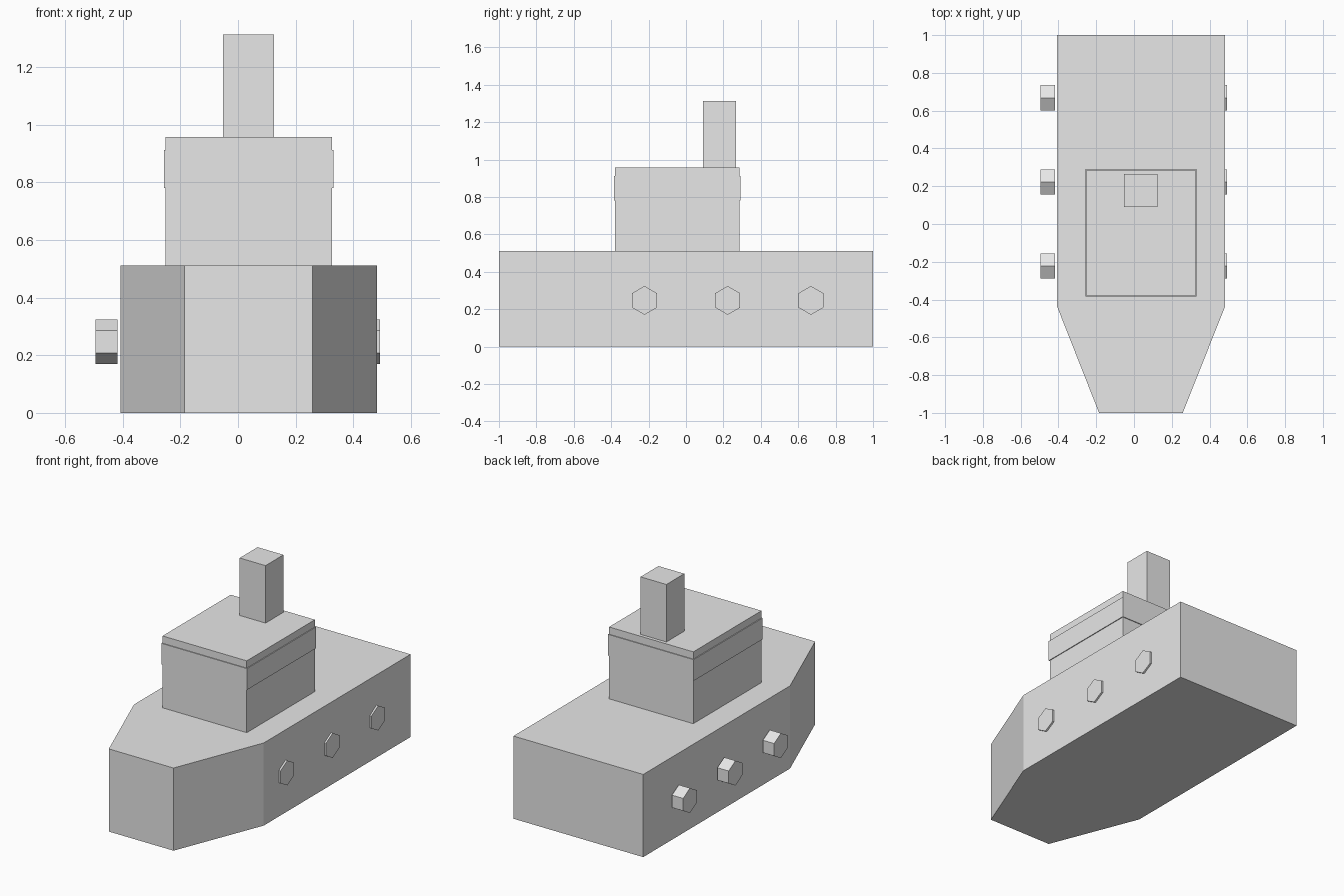
import bpy, bmesh, math

if "Cube" in bpy.data.objects:
    bpy.data.objects.remove(bpy.data.objects["Cube"])

grey = bpy.data.materials.new("light grey")
grey.diffuse_color = (0.8, 0.8, 0.8, 1)
grey.use_nodes = True
grey.node_tree.nodes["Principled BSDF"].inputs["Base Color"].default_value = grey.diffuse_color


def finish(name, bm):
    bmesh.ops.recalc_face_normals(bm, faces=bm.faces)
    mesh = bpy.data.meshes.new(name)
    bm.to_mesh(mesh)
    bm.free()
    mesh.materials.append(grey)
    obj = bpy.data.objects.new(name, mesh)
    bpy.context.collection.objects.link(obj)
    return obj


def prism(name, outline, depth):
    """Extrude a closed 3D outline along the depth vector."""
    bm = bmesh.new()
    face = bm.faces.new([bm.verts.new(p) for p in outline])
    ext = bmesh.ops.extrude_face_region(bm, geom=[face], use_keep_orig=True)
    verts = [g for g in ext["geom"] if isinstance(g, bmesh.types.BMVert)]
    bmesh.ops.translate(bm, verts=verts, vec=depth)
    return finish(name, bm)


def box(name, x0, x1, y0, y1, z0, z1):
    outline = [(x0, y0, z0), (x1, y0, z0), (x1, y1, z0), (x0, y1, z0)]
    return prism(name, outline, (0, 0, z1 - z0))


# Hull with a tapered, blunt bow
hull = [(-0.407, 1), (-0.407, -0.437), (-0.185, -1),
        (0.258, -1), (0.482, -0.437), (0.482, 1)]
prism("hull", [(x, y, 0) for x, y in hull], (0, 0, 0.512))

# Cabin, its raised band and the chimney
box("cabin", -0.251, 0.326, -0.38, 0.287, 0.512, 0.957)
box("cabin_band", -0.256, 0.331, -0.385, 0.292, 0.78, 0.912)
box("chimney", -0.052, 0.125, 0.091, 0.266, 0.957, 1.313)

# Hexagonal portholes along both sides
for side, x in (("left", -0.495), ("right", 0.416)):
    for i, y in enumerate((-0.222, 0.223, 0.668)):
        hexagon = [(x, y + 0.077 * math.sin(k * math.pi / 3),
                    0.247 + 0.077 * math.cos(k * math.pi / 3)) for k in range(6)]
        prism(f"porthole_{side}_{i + 1}", hexagon, (0.077, 0, 0))
